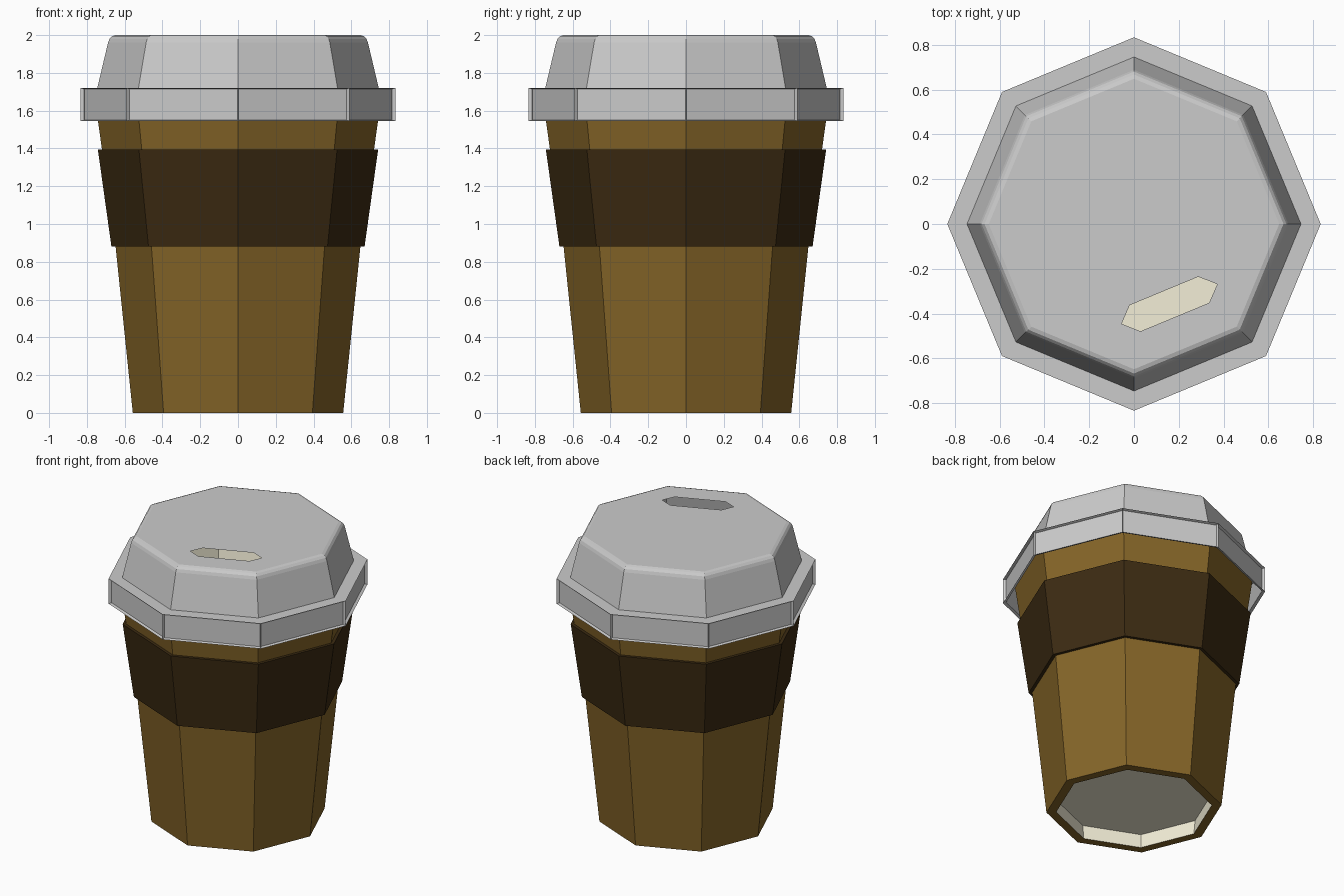
import bpy, bmesh
from math import cos, sin, pi
from mathutils import Vector

if "Cube" in bpy.data.objects:
    bpy.data.objects.remove(bpy.data.objects["Cube"])

SIDES = 8


def material(name, color):
    m = bpy.data.materials.new(name)
    m.diffuse_color = (*color, 1)
    m.use_nodes = True
    m.node_tree.nodes["Principled BSDF"].inputs["Base Color"].default_value = m.diffuse_color
    return m


def ring(bm, r, z):
    return [bm.verts.new((r * cos(2 * pi * i / SIDES), r * sin(2 * pi * i / SIDES), z))
            for i in range(SIDES)]


def loft(bm, profile):
    """Octagonal rings through (radius, z) points; returns rings and face bands."""
    rings = [ring(bm, r, z) for r, z in profile]
    bands = []
    for a, b in zip(rings, rings[1:]):
        bands.append([bm.faces.new((a[i], a[(i + 1) % SIDES], b[(i + 1) % SIDES], b[i]))
                      for i in range(SIDES)])
    return rings, bands


def finish(bm, name, *mats):
    mesh = bpy.data.meshes.new(name)
    bm.normal_update()
    bm.to_mesh(mesh)
    bm.free()
    for m in mats:
        mesh.materials.append(m)
    obj = bpy.data.objects.new(name, mesh)
    bpy.context.collection.objects.link(obj)
    return obj


brown = material("brown_paper", (0.235, 0.13, 0.021))
dark = material("dark_card", (0.045, 0.024, 0.006))
cream = material("cream_lining", (0.9, 0.86, 0.68))

# Cup: recessed base, bottom rim, outer wall, lip, cream inner wall and floor
bm = bmesh.new()
rings, bands = loft(bm, [(0.505, 0.10), (0.495, 0), (0.557, 0), (0.648, 0.88), (0.763, 1.70),
                         (0.743, 1.70), (0.628, 0.88), (0.54, 0.12)])
base = bm.faces.new(rings[0][::-1])
floor = bm.faces.new(rings[-1])
for f in bands[0] + bands[5] + bands[6] + [base, floor]:
    f.material_index = 1
finish(bm, "cup", brown, cream)

# Sleeve: closed band around the cup
bm = bmesh.new()
loft(bm, [(0.648, 0.88), (0.67, 0.88), (0.742, 1.395), (0.72, 1.395)])
finish(bm, "sleeve", dark)

# Lid: thin shell with a skirt, tapered dome and rounded top edge
bm = bmesh.new()
rings, bands = loft(bm, [(0.833, 1.545), (0.833, 1.72), (0.745, 1.72), (0.688, 1.96),
                         (0.680, 1.98), (0.667, 1.994), (0.648, 2.0)])

# Recessed panels on the skirt
bmesh.ops.inset_individual(bm, faces=bands[0], thickness=0.028)
bmesh.ops.inset_individual(bm, faces=bands[0], thickness=0.008, depth=-0.018)

# Lid top with a six-sided drinking hole
along = Vector((cos(pi / 8), sin(pi / 8), 0))
across = Vector((sin(pi / 8), -cos(pi / 8), 0))
centre = Vector((0.158, -0.357, 2.0))
half = [(0.231, 0), (0.166, 0.063), (-0.166, 0.063)]
hole = [bm.verts.new(centre + s * (u * along + v * across))
        for s in (1, -1) for u, v in half]
edges = [bm.edges.new((hole[i], hole[(i + 1) % 6])) for i in range(6)]
top = rings[-1]
edges += [bm.edges.get((top[i], top[(i + 1) % SIDES])) for i in range(SIDES)]
bmesh.ops.triangle_fill(bm, edges=edges, use_beauty=True, normal=(0, 0, 1))
finish(bm, "lid")
